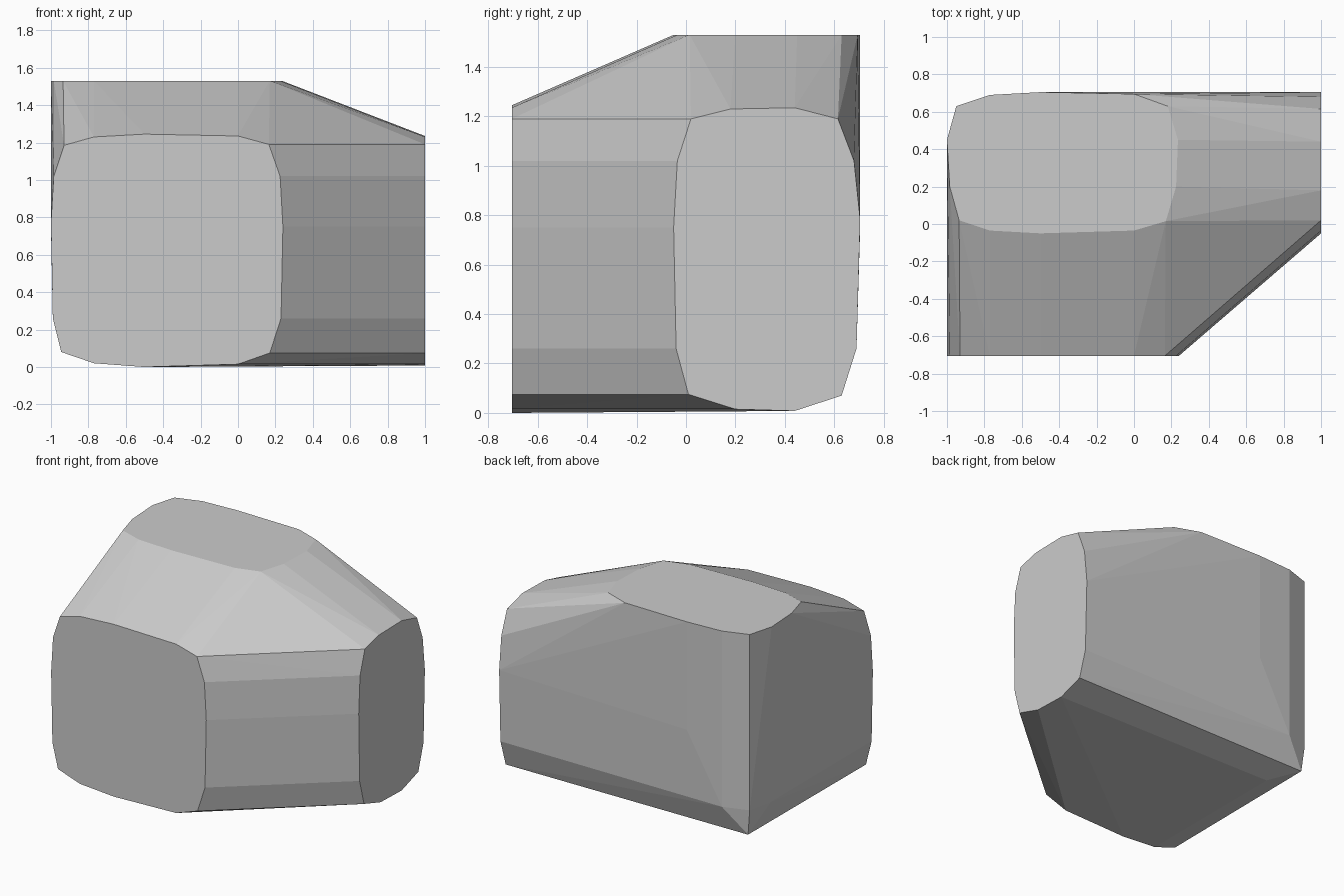
import bpy, bmesh, math

# Rounded outlines of the three flat ends
front = [(0.24, 0.75), (0.225, 1.02), (0.165, 1.19), (0, 1.235), (-0.5, 1.245), (-0.77, 1.23),
         (-0.93, 1.185), (-0.985, 1.02), (-1, 0.77), (-0.99, 0.26), (-0.945, 0.08), (-0.77, 0.02),
         (-0.5, 0), (0, 0.015), (0.17, 0.075), (0.23, 0.26)]
right = [(-0.05, 0.75), (-0.035, 1.02), (0.02, 1.19), (0.18, 1.23), (0.44, 1.235), (0.615, 1.19),
         (0.68, 1.02), (0.705, 0.78), (0.69, 0.26), (0.63, 0.07), (0.44, 0.008), (0.2, 0.015),
         (0.01, 0.075), (-0.04, 0.26)]
top = [(0.235, 0.45), (0.18, 0.63), (0, 0.695), (-0.5, 0.705), (-0.77, 0.69), (-0.95, 0.63),
       (-1, 0.45), (-0.985, 0.2), (-0.935, 0.02), (-0.77, -0.035), (-0.5, -0.05), (0, -0.035),
       (0.17, 0.015), (0.225, 0.2)]
# Rounded corner where the back, left and bottom meet
corner = [(-0.93, 0.62, 0.075), (-0.95, 0.63, 0.26), (-0.77, 0.69, 0.26),
          (-0.99, 0.45, 0.26), (-0.77, 0.45, 0.02), (-0.5, 0.705, 0.75), (-1, 0.4, 0.75)]

points = ([(x, -0.705, z) for x, z in front] + [(1, y, z) for y, z in right]
          + [(x, y, 1.53) for x, y in top] + corner)

# Wrap the ends and corner in one faceted skin
bm = bmesh.new()
for p in points:
    bm.verts.new(p)
hull = bmesh.ops.convex_hull(bm, input=bm.verts)
loose = {v for v in hull["geom_interior"] + hull["geom_unused"] if isinstance(v, bmesh.types.BMVert)}
bmesh.ops.delete(bm, geom=list(loose), context='VERTS')
bmesh.ops.dissolve_limit(bm, angle_limit=math.radians(0.5), verts=bm.verts, edges=bm.edges)
bmesh.ops.recalc_face_normals(bm, faces=bm.faces)

mesh = bpy.data.meshes.new("three_way_block")
bm.to_mesh(mesh)
bm.free()
bpy.context.collection.objects.link(bpy.data.objects.new("three_way_block", mesh))
